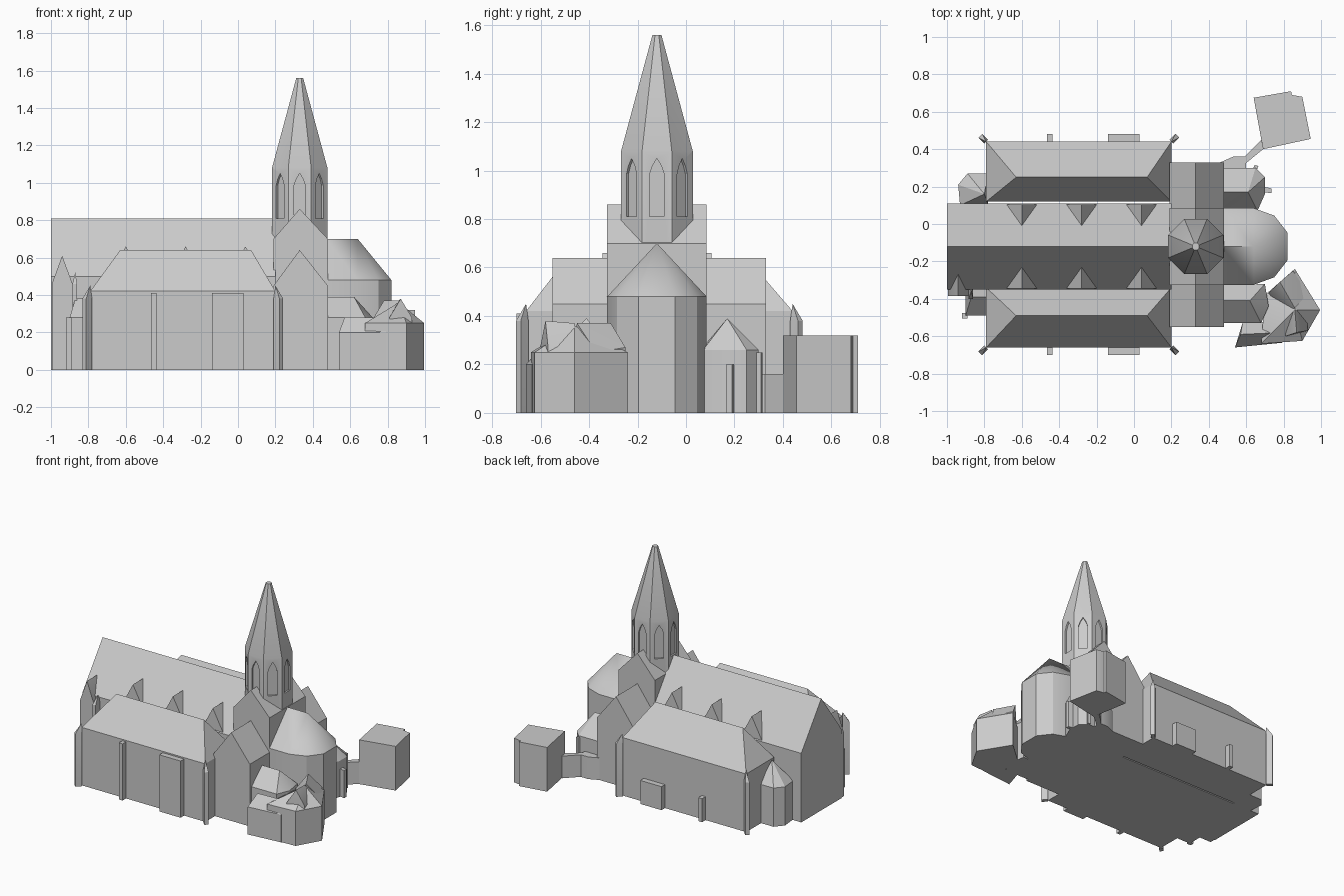
import bpy, bmesh, math
from mathutils import Vector

if "Cube" in bpy.data.objects:
    bpy.data.objects.remove(bpy.data.objects["Cube"])

stone = bpy.data.materials.new("light_grey_stone")
stone.diffuse_color = (0.6, 0.6, 0.6, 1)
stone.use_nodes = True
stone.node_tree.nodes["Principled BSDF"].inputs["Base Color"].default_value = stone.diffuse_color


def finish(name, bm):
    bmesh.ops.recalc_face_normals(bm, faces=bm.faces)
    me = bpy.data.meshes.new(name)
    bm.to_mesh(me)
    bm.free()
    ob = bpy.data.objects.new(name, me)
    bpy.context.collection.objects.link(ob)
    me.materials.append(stone)
    return ob


def add_hull(bm, pts):
    vs = [bm.verts.new(p) for p in pts]
    res = bmesh.ops.convex_hull(bm, input=vs)
    junk = [g for g in res["geom_interior"] if isinstance(g, bmesh.types.BMVert)]
    bmesh.ops.delete(bm, geom=junk, context="VERTS")


def hull(name, pts):
    """Convex block around a few corner points."""
    bm = bmesh.new()
    add_hull(bm, pts)
    bmesh.ops.dissolve_limit(bm, angle_limit=0.01, verts=bm.verts, edges=bm.edges)
    return finish(name, bm)


def block(name, outline, z, top=()):
    """Walls on an outline up to z, with optional roof points above."""
    pts = [(x, y, h) for x, y in outline for h in (0, z)]
    return hull(name, pts + list(top))


def rect(x0, x1, y0, y1):
    return [(x0, y0), (x1, y0), (x1, y1), (x0, y1)]


AXIS = -0.12  # centre line of nave, tower and choir
TX = 0.33     # tower centre

# Nave with steep gable roof
block("nave", rect(-1, 0.2, -0.35, 0.11), 0.5, [(-1, AXIS, 0.81), (0.2, AXIS, 0.81)])

# Gabled dormers along both nave slopes
for s, side in ((-1, "front"), (1, "back")):
    for i, x in enumerate((-0.6, -0.28, 0.04)):
        y0, y1, y2 = AXIS + s * 0.225, AXIS + s * 0.11, AXIS + s * 0.2
        hull(f"{side}_dormer_{i}", [(x - 0.085, y0, 0.5), (x + 0.085, y0, 0.5), (x, y0, 0.66),
                                    (x, y1, 0.66), (x, y2, 0.5)])

# Hip-roofed aisles with corner and mid buttresses
for side, y0, y1, ry in (("front", -0.66, -0.34, -0.49), ("back", 0.12, 0.44, 0.25)):
    block(side + "_aisle", rect(-0.79, 0.2, y0, y1), 0.42, [(-0.63, ry, 0.64), (0.07, ry, 0.64)])
    out, s = (y0, -1) if side == "front" else (y1, 1)
    for x, d in ((-0.79, -1), (0.2, 1)):
        c, t = Vector((x, out)), Vector((d, s)).normalized()
        n = Vector((-t.y, t.x)) * 0.014
        block(side + "_corner_buttress", [c - n, c + n, c + n + t * 0.045, c - n + t * 0.045], 0.38,
              [(x, out, 0.45)])
    h = 0.41 if s < 0 else 0.17
    block(side + "_buttress", rect(-0.465, -0.435, out, out + s * 0.04), h)
    block(side + "_porch", rect(-0.14, 0.03, out, out + s * 0.04), h)

# Crossing with front and back gables
block("crossing", rect(0.19, 0.48, -0.325, 0.085), 0.7, [(TX, -0.325, 0.86), (TX, 0.085, 0.86)])

# Lower transepts
for side, y0, y1 in (("front", -0.55, -0.3), ("back", 0.06, 0.33)):
    block(side + "_transept", rect(0.19, 0.48, y0, y1), 0.45, [(TX, y0, 0.64), (TX, y1, 0.64)])

# Octagonal tower and spire
R = 0.148 / math.cos(math.pi / 8)


def ring(r, z):
    return [(TX + r * math.cos((k + 0.5) * math.pi / 4), AXIS + r * math.sin((k + 0.5) * math.pi / 4), z)
            for k in range(8)]


tower = hull("tower_and_spire", ring(R, 0.4) + ring(R, 1.08) + ring(0.02, 1.56))

# Recessed pointed windows on every tower face
bm = bmesh.new()
for k in range(8):
    a = k * math.pi / 4
    u, v = Vector((math.cos(a), math.sin(a), 0)), Vector((-math.sin(a), math.cos(a), 0))
    pts = []
    for d in (0.136, 0.18):
        for w, z in ((-0.03, 0.81), (0.03, 0.81), (0.03, 0.985), (0.018, 1.02), (0, 1.05),
                     (-0.018, 1.02), (-0.03, 0.985)):
            pts.append(Vector((TX, AXIS, z)) + u * d + v * w)
    add_hull(bm, pts)
cutter = finish("window_cutter", bm)
cutter.hide_render = True
cutter.hide_viewport = True
mod = tower.modifiers.new("windows", "BOOLEAN")
mod.operation = "DIFFERENCE"
mod.object = cutter
mod.solver = "EXACT"

# Choir with polygonal apse
half = [(0.47, 0.205), (0.64, 0.205), (0.75, 0.165), (0.82, 0.075)]
outline = [(x, AXIS + y) for x, y in half] + [(x, AXIS - y) for x, y in reversed(half)]
block("choir", outline, 0.48, [(0.47, AXIS, 0.7), (0.64, AXIS, 0.7)])

# Chapels beside the choir
block("back_chapel", [(0.47, 0.06), (0.66, 0.07), (0.7, 0.16), (0.7, 0.25), (0.65, 0.3), (0.47, 0.3)],
      0.26, [(0.47, 0.17, 0.39), (0.61, 0.17, 0.39)])
block("back_chapel_buttress", [(0.69, 0.17), (0.735, 0.165), (0.735, 0.19), (0.69, 0.2)], 0.2)
block("back_chapel_corner", [(0.63, 0.28), (0.65, 0.27), (0.665, 0.31), (0.645, 0.315)], 0.25)
block("front_chapel", [(0.47, -0.53), (0.68, -0.53), (0.72, -0.44), (0.7, -0.32), (0.47, -0.32)],
      0.28, [(0.47, -0.41, 0.39), (0.62, -0.41, 0.39)])

# Sacristy with hipped and gabled roofs
block("sacristy", [(0.68, -0.64), (0.9, -0.625), (0.995, -0.46), (0.86, -0.24), (0.7, -0.38)],
      0.25, [(0.86, -0.46, 0.36)])
hull("sacristy_back_gable", [(0.72, -0.37, 0.2), (0.85, -0.25, 0.2), (0.72, -0.37, 0.27), (0.85, -0.25, 0.27),
                             (0.78, -0.31, 0.37), (0.86, -0.45, 0.37), (0.8, -0.47, 0.25), (0.93, -0.37, 0.25)])
hull("sacristy_front_gable", [(0.81, -0.6, 0.2), (0.93, -0.57, 0.2), (0.81, -0.6, 0.28), (0.93, -0.57, 0.28),
                              (0.87, -0.58, 0.38), (0.86, -0.46, 0.37), (0.8, -0.46, 0.26), (0.92, -0.46, 0.26)])
block("sacristy_wing", [(0.54, -0.66), (0.79, -0.635), (0.79, -0.52), (0.58, -0.53)],
      0.2, [(0.57, -0.59, 0.28), (0.79, -0.58, 0.28)])

# Detached annex and its low passage
block("annex", [(0.64, 0.675), (0.69, 0.4), (0.945, 0.455), (0.9, 0.68), (0.845, 0.69)], 0.32)
block("annex_bay", [(0.64, 0.675), (0.66, 0.6), (0.86, 0.6), (0.84, 0.71)], 0.32)
block("passage", [(0.58, 0.31), (0.69, 0.4), (0.68, 0.45), (0.59, 0.36)], 0.16)
block("passage_end", [(0.44, 0.32), (0.5, 0.28), (0.6, 0.29), (0.6, 0.36), (0.53, 0.36)], 0.16)

# West end: back stair chapel, front porch and small front gable
block("back_stair_chapel", [(-0.93, 0.1), (-0.94, 0.21), (-0.89, 0.27), (-0.78, 0.27), (-0.78, 0.1)],
      0.28, [(-0.8, 0.16, 0.42)])
block("front_stair_chapel", [(-0.9, -0.33), (-0.9, -0.49), (-0.78, -0.49), (-0.78, -0.33)],
      0.28, [(-0.87, -0.39, 0.38), (-0.78, -0.39, 0.38)])
block("stair_chapel_corner", rect(-0.92, -0.89, -0.505, -0.475), 0.28)
block("west_gable", rect(-0.995, -0.885, -0.385, -0.31), 0.46,
      [(-0.94, -0.385, 0.61), (-0.94, -0.27, 0.61)])
block("stair_pinnacle", rect(-0.885, -0.86, -0.4, -0.34), 0.46, [(-0.87, -0.36, 0.52)])

# Soft shading with crisp edges
bpy.ops.object.select_all(action="DESELECT")
for ob in bpy.context.scene.objects:
    if ob != cutter:
        ob.select_set(True)
        bpy.context.view_layer.objects.active = ob
bpy.ops.object.shade_smooth_by_angle(angle=math.radians(30))
